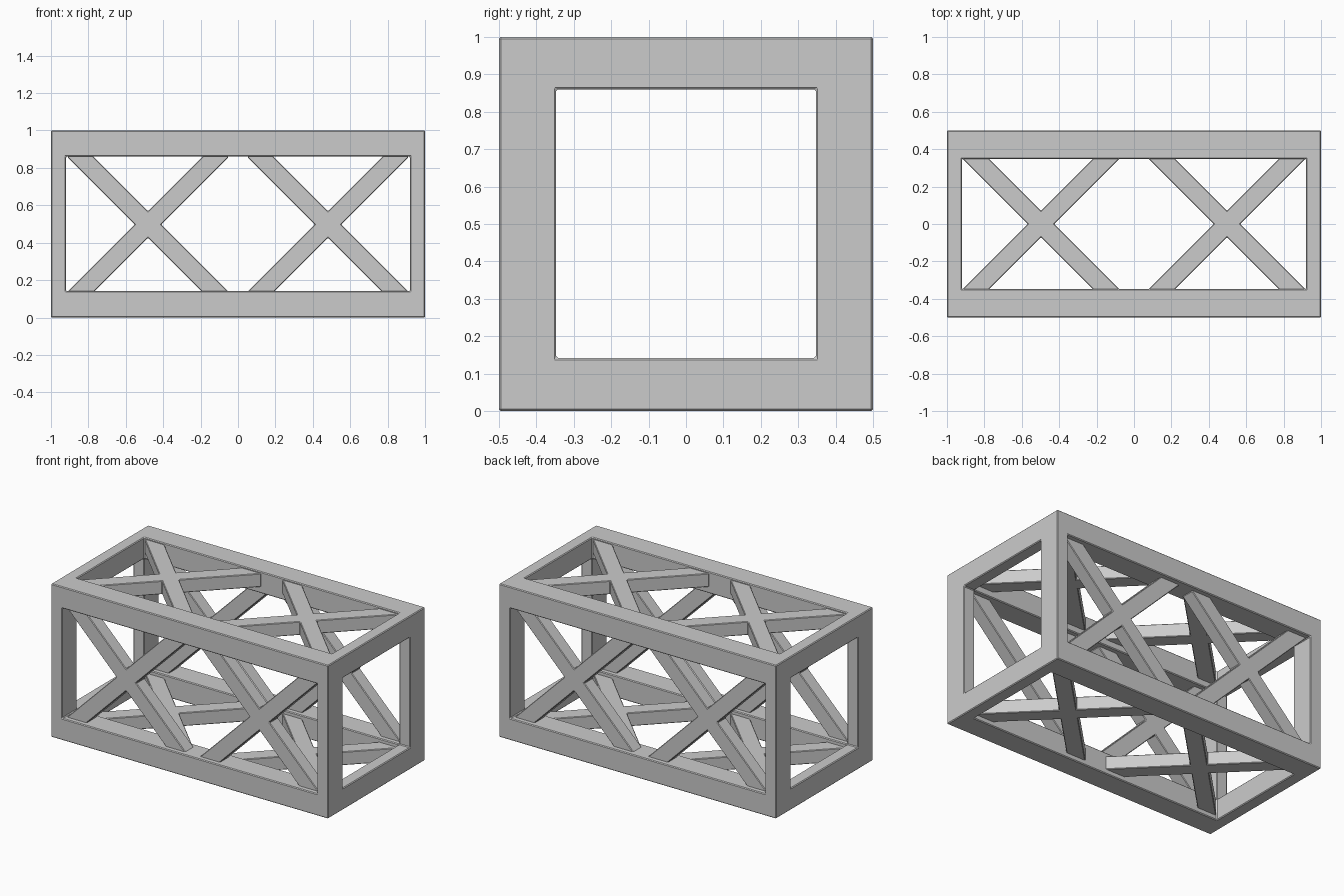
import bpy, bmesh
from math import pi
from mathutils import Matrix, Vector
from itertools import product

if "Cube" in bpy.data.objects:
    bpy.data.objects.remove(bpy.data.objects["Cube"])


def finish(name, bm, bevel):
    bmesh.ops.recalc_face_normals(bm, faces=bm.faces)
    me = bpy.data.meshes.new(name)
    bm.to_mesh(me)
    bm.free()
    ob = bpy.data.objects.new(name, me)
    bpy.context.collection.objects.link(ob)
    mod = ob.modifiers.new("soft_edges", 'BEVEL')
    mod.width = bevel
    mod.segments = 1
    mod.limit_method = 'ANGLE'
    return ob


# Outer frame: a 3x3x3 cell grid keeping only corner and edge cells
cuts = [(-1, -0.92, 0.92, 1), (-0.5, -0.347, 0.347, 0.5), (0, 0.142, 0.86, 1)]
solid = {c for c in product(range(3), repeat=3) if c.count(1) <= 1}
bm = bmesh.new()
for c in solid:
    for axis, side in product(range(3), (0, 1)):
        n = list(c)
        n[axis] += 1 if side else -1
        if tuple(n) in solid:
            continue
        u, v = (axis + 1) % 3, (axis + 2) % 3
        quad = []
        for a, b in ((0, 0), (1, 0), (1, 1), (0, 1)):
            i = list(c)
            i[axis] += side
            i[u] += a
            i[v] += b
            quad.append(bm.verts.new([cuts[k][i[k]] for k in range(3)]))
        bm.faces.new(quad)
bmesh.ops.remove_doubles(bm, verts=bm.verts, dist=1e-5)
finish("box_frame", bm, 0.005)


# Crossed braces: plus-shaped profile turned 45 degrees and extruded
def cross_brace(name, centre, half_len, vertical):
    h, w, t = half_len, 0.0505, 0.088
    pts = []
    for k in range(4):
        rot = Matrix.Rotation(pi / 4 + k * pi / 2, 3, 'Z')
        pts += [rot @ Vector(p) for p in ((h, -w, -t / 2), (h, w, -t / 2), (w, w, -t / 2))]
    bm = bmesh.new()
    face = bm.faces.new([bm.verts.new(p) for p in pts])
    ext = bmesh.ops.extrude_face_region(bm, geom=[face])
    top = [g for g in ext["geom"] if isinstance(g, bmesh.types.BMVert)]
    bmesh.ops.translate(bm, verts=top, vec=(0, 0, t))
    if vertical:
        bmesh.ops.rotate(bm, verts=bm.verts, matrix=Matrix.Rotation(pi / 2, 3, 'X'))
    bmesh.ops.translate(bm, verts=bm.verts, vec=centre)
    finish(name, bm, 0.004)


for side, sx in (("left", -1), ("right", 1)):
    cross_brace("front_brace_" + side, (sx * 0.481, -0.423, 0.497), 0.56, True)
    cross_brace("back_brace_" + side, (sx * 0.481, 0.423, 0.497), 0.56, True)
    cross_brace("top_brace_" + side, (sx * 0.497, 0, 0.945), 0.545, False)
    cross_brace("bottom_brace_" + side, (sx * 0.497, 0, 0.074), 0.545, False)
